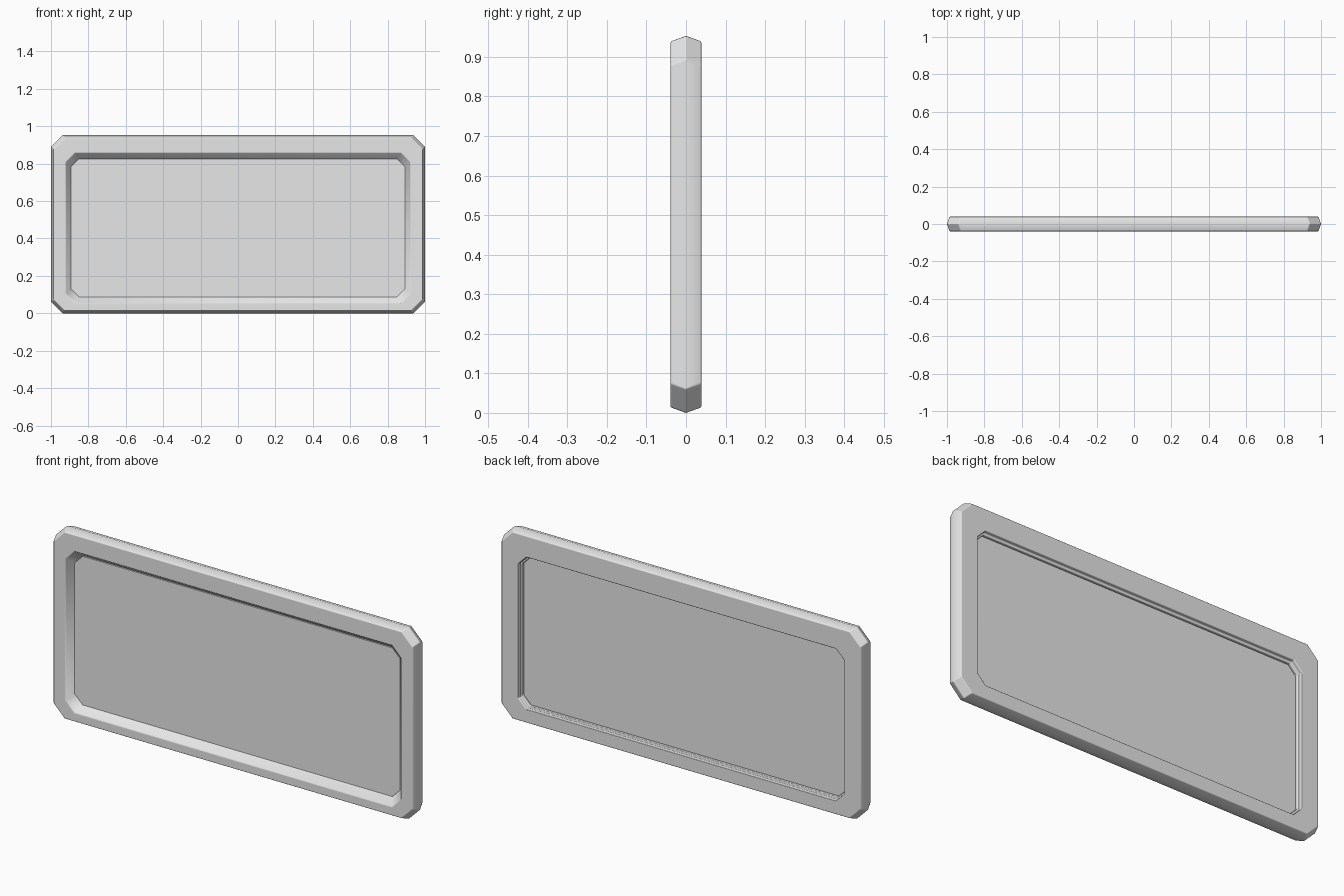
import bpy, bmesh, math

cube = bpy.data.objects.get("Cube")
if cube:
    bpy.data.objects.remove(cube, do_unlink=True)

grey = bpy.data.materials.new("light grey")
grey.use_nodes = True
colour = (0.8, 0.8, 0.8, 1)
grey.diffuse_color = colour
grey.node_tree.nodes["Principled BSDF"].inputs["Base Color"].default_value = colour


def ring(bm, y, half, low, high, cut):
    """Rectangle with clipped corners, at depth y."""
    corners = [(half, low + cut), (half, high - cut), (half - cut, high), (cut - half, high),
               (-half, high - cut), (-half, low + cut), (cut - half, low), (half - cut, low)]
    return [bm.verts.new((x, y, z)) for x, z in corners]


def bridge(bm, a, b):
    for i in range(len(a)):
        j = (i + 1) % len(a)
        bm.faces.new((a[i], a[j], b[j], b[i]))


def finish(name, bm):
    bmesh.ops.recalc_face_normals(bm, faces=bm.faces)
    mesh = bpy.data.meshes.new(name)
    bm.to_mesh(mesh)
    bm.free()
    mesh.materials.append(grey)
    obj = bpy.data.objects.new(name, mesh)
    bpy.context.collection.objects.link(obj)
    return obj


# Frame: section swept round the clipped rectangle
section = [
    (0.0, 1.0, 0.0, 0.953, 0.06),          # outer ridge
    (-0.039, 0.986, 0.014, 0.939, 0.06),   # front outer edge
    (-0.039, 0.922, 0.054, 0.859, 0.05),   # front opening
    (-0.008, 0.897, 0.08, 0.834, 0.045),   # foot of the front slope
    (0.006, 0.886, 0.09, 0.824, 0.04),     # inside the panel seat
    (0.02, 0.886, 0.09, 0.824, 0.04),      # inner back step
    (0.02, 0.895, 0.08, 0.834, 0.045),     # outer back step
    (0.039, 0.895, 0.08, 0.834, 0.045),    # back opening
    (0.039, 0.986, 0.014, 0.939, 0.06),    # back outer edge
]
bm = bmesh.new()
rings = [ring(bm, *s) for s in section]
for k, r in enumerate(rings):
    bridge(bm, r, rings[(k + 1) % len(rings)])
frame = finish("frame", bm)
for poly in frame.data.polygons:
    poly.use_smooth = True
bevel = frame.modifiers.new("softened edges", "BEVEL")
bevel.width = 0.004
bevel.segments = 2
bevel.limit_method = "ANGLE"
bevel.angle_limit = math.radians(41)
bevel.harden_normals = True

# Panel: thin sheet held inside the frame
bm = bmesh.new()
front = ring(bm, -0.004, 0.895, 0.088, 0.826, 0.045)
back = ring(bm, 0.005, 0.895, 0.088, 0.826, 0.045)
bridge(bm, front, back)
bm.faces.new(front)
bm.faces.new(back)
finish("panel", bm)
